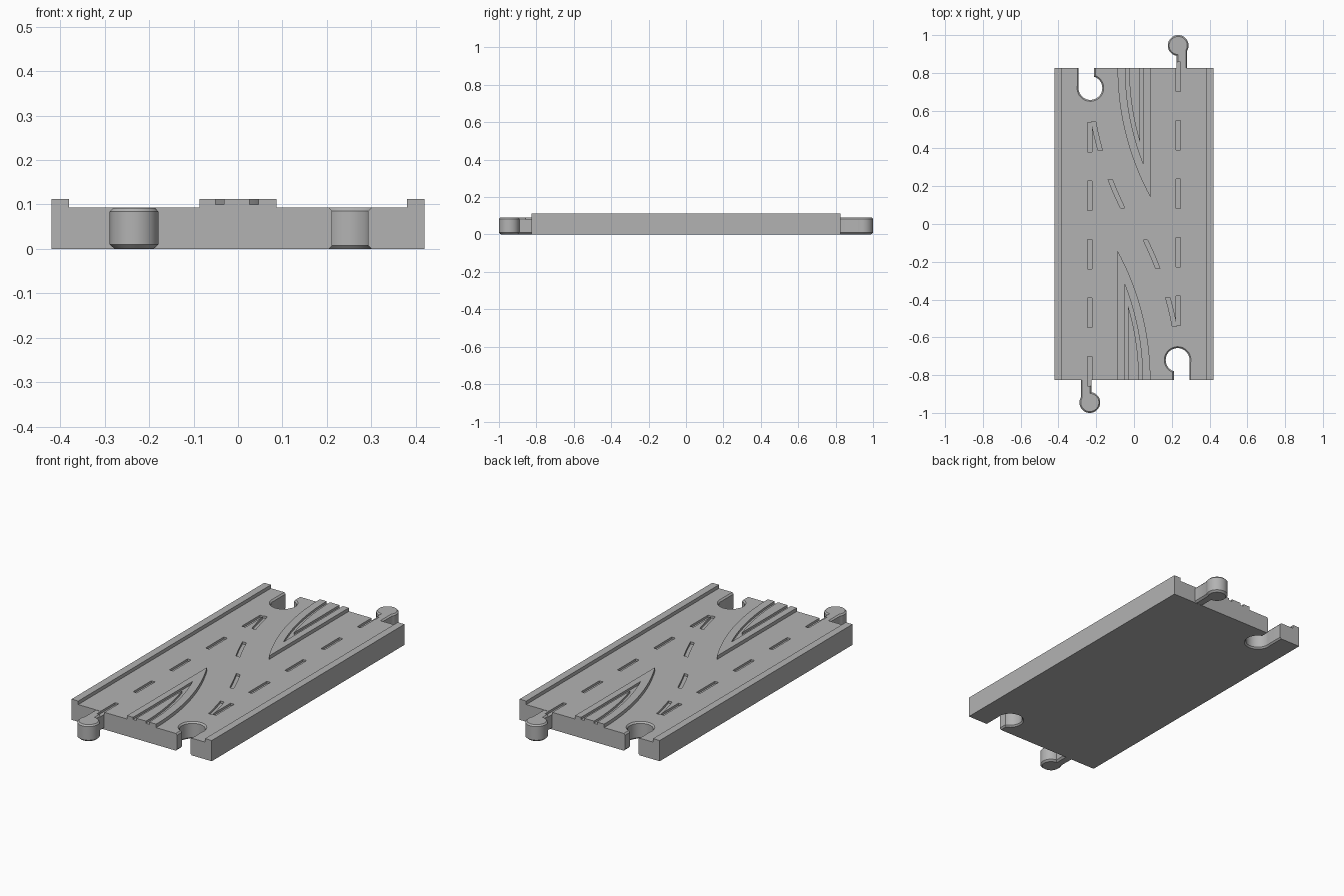
import bpy, bmesh, math

if "Cube" in bpy.data.objects:
    bpy.data.objects.remove(bpy.data.objects["Cube"], do_unlink=True)

HALF_W, HALF_L, ROAD, TOP = 0.42, 0.825, 0.093, 0.112
RAIL, LANE, GROOVE = 0.38, 0.234, 0.012

grey = bpy.data.materials.new("light grey plastic")
grey.use_nodes = True
grey.diffuse_color = (0.45, 0.45, 0.45, 1)
grey.node_tree.nodes["Principled BSDF"].inputs["Base Color"].default_value = (0.45, 0.45, 0.45, 1)


def loft(bm, rings):
    """Close a solid through matching rings of 3D points."""
    rows = [[bm.verts.new(p) for p in ring] for ring in rings]
    n = len(rows[0])
    for a, b in zip(rows, rows[1:]):
        for i in range(n):
            j = (i + 1) % n
            bm.faces.new((a[i], a[j], b[j], b[i]))
    bm.faces.new(rows[0][::-1])
    bm.faces.new(rows[-1])


def prism(bm, outline, z0, z1):
    loft(bm, [[(x, y, z) for x, y in outline] for z in (z0, z1)])


def finish(name, bm):
    bmesh.ops.recalc_face_normals(bm, faces=bm.faces)
    mesh = bpy.data.meshes.new(name)
    bm.to_mesh(mesh)
    bm.free()
    obj = bpy.data.objects.new(name, mesh)
    mesh.materials.append(grey)
    bpy.context.collection.objects.link(obj)
    return obj


def combine(target, tool, operation):
    """Apply a boolean and throw the tool away."""
    mod = target.modifiers.new("cut", 'BOOLEAN')
    mod.operation, mod.object, mod.solver = operation, tool, 'EXACT'
    bpy.context.view_layer.objects.active = target
    bpy.ops.object.modifier_apply(modifier=mod.name)
    bpy.data.objects.remove(tool, do_unlink=True)


def turn(points, side):
    """The layout repeats after half a turn about z."""
    return [(x * side, y * side) for x, y in points]


def keyhole(cx, cy, r, x0, x1, y_end, grow):
    """Round head with an off-centre neck running towards -y."""
    r, x0, x1 = r + grow, x0 - grow, x1 + grow
    start = -math.acos(min(1, (x1 - cx) / r))
    stop = 2 * math.pi - math.acos((x0 - cx) / r)
    steps = 40
    arc = [start + (stop - start) * i / steps for i in range(steps + 1)]
    return [(x0, y_end), (x1, y_end)] + [
        (cx + r * math.cos(a), cy + r * math.sin(a)) for a in arc]


def keyhole_pair(name, shape, levels):
    bm = bmesh.new()
    for side in (1, -1):
        loft(bm, [[(x, y, z) for x, y in turn(keyhole(*shape, grow), side)]
                  for z, grow in levels])
    return finish(name, bm)


# Road body with a raised rail along each side
half = [(HALF_W, 0), (HALF_W, TOP), (RAIL, TOP), (RAIL, ROAD)]
profile = half + [(-x, z) for x, z in reversed(half)]
bm = bmesh.new()
loft(bm, [[(x, y, z) for x, z in profile] for y in (-HALF_L, HALF_L)])
body = finish("road_body", bm)

# Connector plugs and their chamfered sockets
plug = (LANE, 0.945, 0.055, 0.225, 0.281, 0.815)
combine(body, keyhole_pair("plugs", plug, [
    (0.001, -0.01), (0.01, 0), (0.084, 0), (0.0915, -0.007)]), 'UNION')
socket = (0.231, -0.72, 0.063, 0.212, 0.293, -0.85)
combine(body, keyhole_pair("sockets", socket, [
    (-0.006, 0.013), (0.008, 0), (0.085, 0), (0.099, 0.013)]), 'DIFFERENCE')

# Straight lane dashes
bm = bmesh.new()
for side in (1, -1):
    for i in range(5):
        y, w, h = 0.78 - 0.31 * i, 0.011, 0.078
        dash = [(LANE - w, y - h), (LANE + w, y - h), (LANE + w, y + h), (LANE - w, y + h)]
        prism(bm, turn(dash, side), ROAD - GROOVE, ROAD + 0.02)
combine(body, finish("lane_dashes", bm), 'DIFFERENCE')


# Curved dashes of the lane change
def crossing(y):
    return -0.241 + 0.33 * (HALF_L - y) ** 2


bm = bmesh.new()
for side in (1, -1):
    for y in (0.466, 0.16):
        ys = [y + 0.0765 * (i / 3 - 1) for i in range(7)]
        dash = [(crossing(v) + 0.0115, v) for v in ys]
        dash += [(crossing(v) - 0.0115, v) for v in reversed(ys)]
        prism(bm, turn(dash, side), ROAD - GROOVE - 0.0002, ROAD + 0.025)
combine(body, finish("crossing_dashes", bm), 'DIFFERENCE')


# Raised islands: one straight side, one arc, and a V-shaped groove
def horn(left, radius, y_end):
    cx = -1.343
    stop = math.acos((left - cx) / radius)
    arc = [stop * i / 20 for i in range(21)]
    pts = [(cx + radius * math.cos(a), -HALF_L + radius * math.sin(a)) for a in arc]
    return [(left, y_end), (pts[0][0], y_end)] + pts[(y_end == -HALF_L):]


for side, name in ((1, "front_island"), (-1, "back_island")):
    bm = bmesh.new()
    prism(bm, turn(horn(-0.087, 1.43, -HALF_L), side), ROAD, TOP)
    island = finish(name, bm)
    outer = horn(-0.051, 1.389, -0.85)
    inner = horn(-0.031, 1.369, -0.85)
    groove = outer[1:] + [outer[0], inner[0]] + inner[:0:-1]
    bm = bmesh.new()
    prism(bm, turn(groove, side), TOP - GROOVE, TOP + 0.02)
    combine(island, finish("island_groove", bm), 'DIFFERENCE')

# Smooth the round walls, keep the edges sharp
for obj in bpy.context.scene.objects:
    obj.select_set(obj.type == 'MESH')
bpy.context.view_layer.objects.active = body
bpy.ops.object.shade_smooth_by_angle(angle=math.radians(30))
